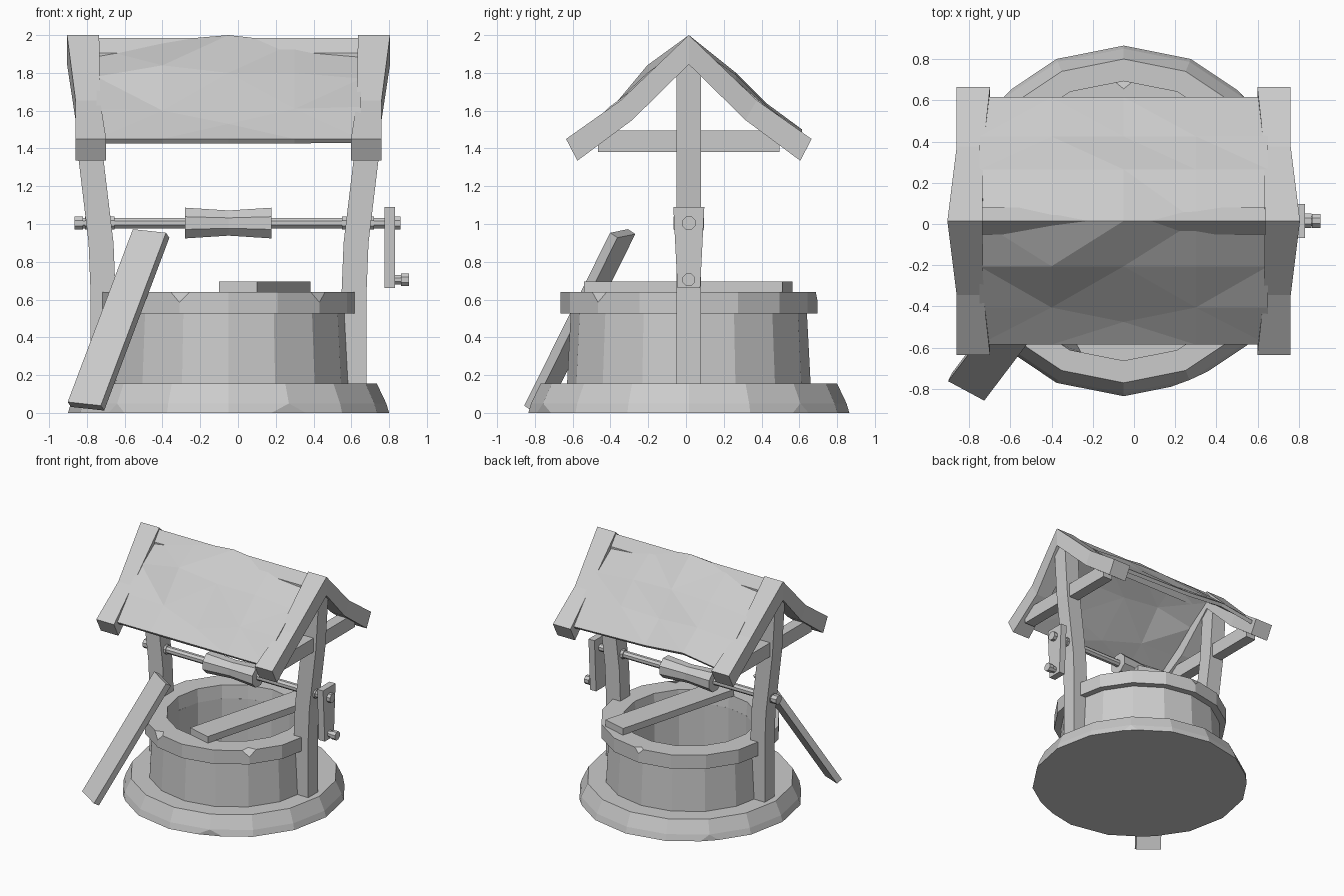
import bpy, bmesh, math
from mathutils import Vector

cube = bpy.data.objects.get("Cube")
if cube:
    bpy.data.objects.remove(cube)

grey = bpy.data.materials.new("plain_grey")
grey.use_nodes = True
grey.diffuse_color = (0.6, 0.6, 0.6, 1)
grey.node_tree.nodes["Principled BSDF"].inputs["Base Color"].default_value = (0.6, 0.6, 0.6, 1)

CX, CY = -0.05, 0.015      # centre of the well
SIDES = 16


def finish(name, bm):
    bmesh.ops.recalc_face_normals(bm, faces=bm.faces)
    mesh = bpy.data.meshes.new(name)
    bm.to_mesh(mesh)
    bm.free()
    mesh.materials.append(grey)
    obj = bpy.data.objects.new(name, mesh)
    bpy.context.collection.objects.link(obj)
    return obj


def loft(name, sections, closed=False, chips=()):
    """Skin a row of cross-sections; chips are (section, index, size) corners to cut."""
    bm = bmesh.new()
    rows = [[bm.verts.new(p) for p in s] for s in sections]
    n = len(rows[0])
    pairs = list(zip(rows, rows[1:] + rows[:1])) if closed else list(zip(rows, rows[1:]))
    for a, b in pairs:
        for i in range(n):
            j = (i + 1) % n
            bm.faces.new((a[i], a[j], b[j], b[i]))
    if not closed:
        bm.faces.new(rows[0])
        bm.faces.new(rows[-1])
    bmesh.ops.recalc_face_normals(bm, faces=bm.faces)
    for row, i, size in chips:
        bmesh.ops.bevel(bm, geom=[rows[row][i]], offset=size, segments=1,
                        affect='VERTICES', offset_type='OFFSET', profile=0.5)
    return finish(name, bm)


def ring(r, z):
    return [(CX + r * math.cos(2 * math.pi * i / SIDES),
             CY + r * math.sin(2 * math.pi * i / SIDES), z) for i in range(SIDES)]


def rod(name, z, profile, sides=8):
    """Turned part along x from (x, radius) pairs."""
    turn = [2 * math.pi * (i + 0.5) / sides for i in range(sides)]
    return loft(name, [[(x, CY + r * math.cos(a), z + r * math.sin(a)) for a in turn]
                       for x, r in profile])


def plank(name, start, end, across, width, thick):
    start, end = Vector(start), Vector(end)
    d = (end - start).normalized()
    w = Vector(across)
    w = (w - d * w.dot(d)).normalized()
    t = d.cross(w) * thick / 2
    w = w * width / 2
    return loft(name, [[p + w + t, p - w + t, p - w - t, p + w - t] for p in (start, end)])


# Stone well: footing, wall and rim with chipped corners
loft("stone_footing", [ring(0.85, 0), ring(0.835, 0.05), ring(0.785, 0.155),
                       ring(0.5, 0.155), ring(0.5, 0.02)],
     chips=[(0, 13, 0.1), (0, 10, 0.06), (0, 2, 0.06), (0, 6, 0.07)])
loft("stone_wall", [ring(0.645, 0.15), ring(0.625, 0.53), ring(0.5, 0.53), ring(0.5, 0.15)],
     closed=True)
loft("stone_rim", [ring(0.68, 0.525), ring(0.68, 0.64), ring(0.51, 0.64), ring(0.5, 0.525)],
     closed=True, chips=[(1, 11, 0.055), (1, 14, 0.055), (1, 4, 0.04)])

# Posts, rafters and tie beams, mirrored on both sides
POST = [(0.665, 0.15), (0.665, 0.65), (0.675, 0.9), (0.735, 1.4), (0.765, 1.9)]
# rafter stations: y, outer x, inner x, upper z, lower y, lower z
RAFTER = [(0, 0.855, 0.685, 2.0, 0, 1.845),
          (0.36, 0.81, 0.68, 1.655, 0.3, 1.55),
          (0.65, 0.81, 0.648, 1.45, 0.59, 1.335)]
for side, label in ((1, "left"), (-1, "right")):
    loft(label + "_post", [[(CX + side * (x + dx), CY + dy, z)
                            for dx, dy in ((-.066, -.064), (.066, -.064), (.066, .064), (-.066, .064))]
                           for x, z in POST])
    stations = [(-1, s) for s in RAFTER[:0:-1]] + [(1, s) for s in RAFTER]
    loft(label + "_rafter", [[(CX + side * out, CY + f * y, z), (CX + side * inn, CY + f * y, z),
                              (CX + side * inn, CY + f * ly, lz), (CX + side * out, CY + f * ly, lz)]
                             for f, (y, out, inn, z, ly, lz) in stations])
    x = CX + side * 0.735
    plank(label + "_tie_beam", (x, CY - 0.48, 1.438), (x, CY + 0.48, 1.438), (0, 0, 1), 0.115, 0.09)

# Ridge cap under the apex
cap = [(-.065, 1.87), (-.065, 1.905), (0, 1.985), (.065, 1.905), (.065, 1.87), (0, 1.94)]
loft("ridge_cap", [[(CX + x, CY + y, z) for y, z in cap] for x in (-0.72, 0.72)])

# Sagging roof cover: rows of heights from front eave to back eave
ROOF = [(-0.6, (1.45, 1.45, 1.45, 1.45, 1.45)),
        (-0.42, (1.61, 1.60, 1.53, 1.61, 1.62)),
        (-0.22, (1.78, 1.84, 1.80, 1.80, 1.77)),
        (0, (1.93, 1.97, 2.0, 1.96, 1.93)),
        (0.25, (1.76, 1.79, 1.80, 1.79, 1.76)),
        (0.41, (1.62, 1.64, 1.62, 1.63, 1.62)),
        (0.6, (1.45, 1.50, 1.47, 1.46, 1.45))]
bm = bmesh.new()
grid = []
for y, heights in ROOF:
    row = []
    for c, z in enumerate(heights):
        dip = -0.07 if (y == -0.42 and c == 2) else 0
        row.append(bm.verts.new((CX + (c - 2) * 0.35, CY + y + dip, z)))
    grid.append(row)
for a, b in zip(grid, grid[1:]):
    for i in range(4):
        bm.faces.new((a[i], a[i + 1], b[i + 1], b[i]))
bmesh.ops.triangulate(bm, faces=bm.faces)
roof = finish("roof_cover", bm)
if roof.data.polygons[0].normal.z < 0:
    roof.data.flip_normals()
solid = roof.modifiers.new("thickness", 'SOLIDIFY')
solid.thickness = 0.03
solid.offset = -1

# Windlass: axle, bearings, rope drum
AXLE_Z = 1.005
rod("axle", AXLE_Z, [(-0.86, 0.03), (0.86, 0.03)])
for name, x0, x1 in (("right_bearing", -0.81, -0.655), ("left_bearing", 0.55, 0.72),
                     ("right_axle_nut", -0.865, -0.82), ("left_axle_nut", 0.82, 0.86)):
    rod(name, AXLE_Z, [(x0, 0.038), (x1, 0.038)])
rod("rope_drum", AXLE_Z, [(-0.28, 0.088), (-0.05, 0.072), (0.178, 0.088)])

# Crank arm and handle
loft("crank_arm", [[(x, CY + sy * w, z) for x, sy in ((.775, -1), (.83, -1), (.83, 1), (.775, 1))]
                   for w, z in ((0.06, 0.66), (0.082, 1.09))])
rod("crank_handle", 0.705, [(0.8, 0.027), (0.862, 0.027), (0.862, 0.036), (0.905, 0.036)])

# Loose planks: one leaning, one lying across the rim
plank("leaning_plank", (-0.805, -0.79, 0.035), (-0.46, -0.335, 0.95), (0.88, -0.47, -0.09), 0.2, 0.05)
plank("rim_plank", (0, -0.513, 0.668), (0.285, 0.537, 0.668), (0.965, -0.262, 0), 0.207, 0.055)
